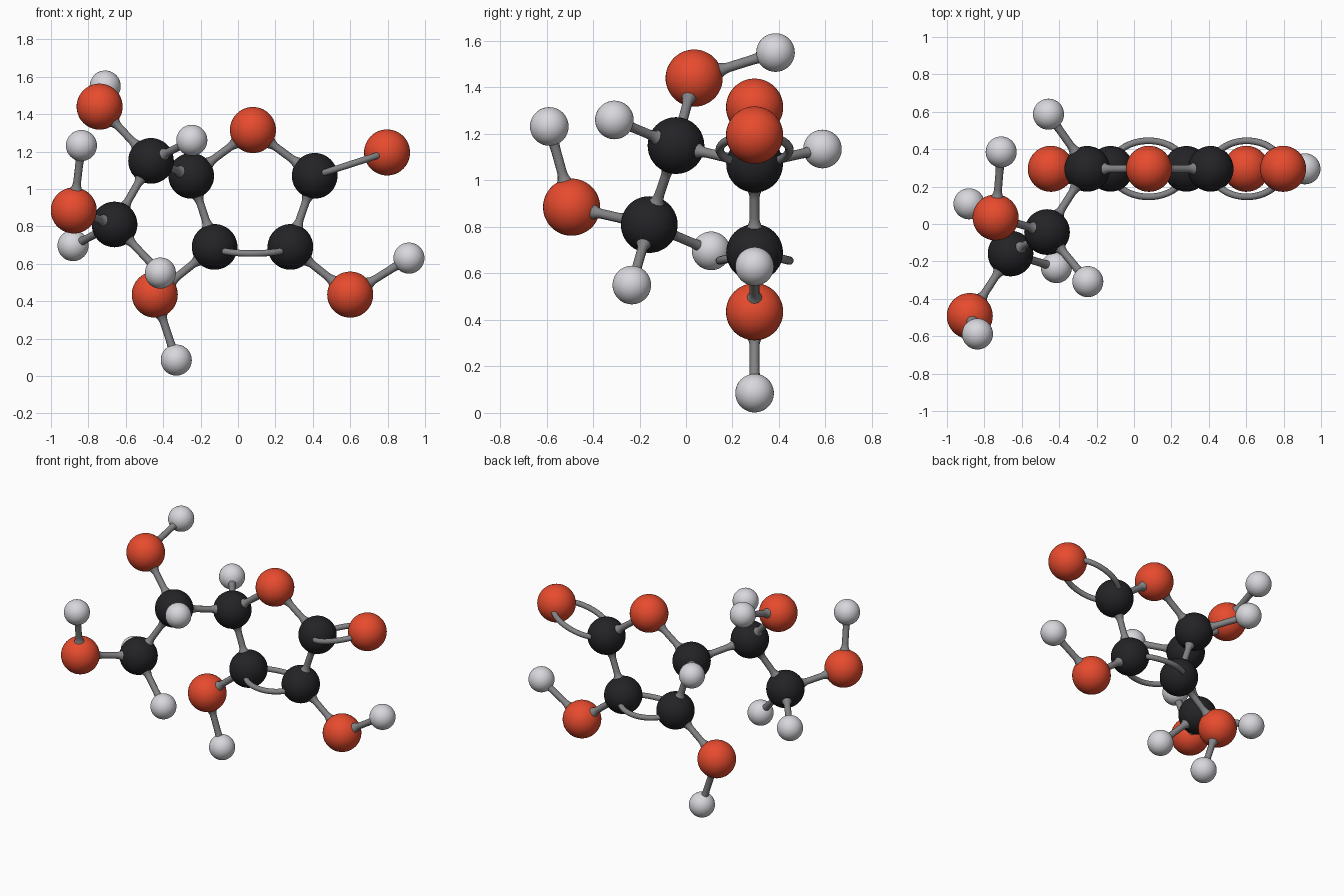
import bpy
import math
from mathutils import Vector

cube = bpy.data.objects.get("Cube")
if cube:
    bpy.data.objects.remove(cube, do_unlink=True)


def make_material(name, color, roughness=0.4):
    mat = bpy.data.materials.new(name)
    mat.use_nodes = True
    mat.diffuse_color = (*color, 1)
    bsdf = mat.node_tree.nodes["Principled BSDF"]
    bsdf.inputs["Base Color"].default_value = (*color, 1)
    bsdf.inputs["Roughness"].default_value = roughness
    return mat


# Element styles: sphere radius, bond flare at the sphere, material
STYLES = {
    "carbon": (0.122, 0.034, make_material("carbon_black", (0.017, 0.017, 0.02))),
    "oxygen": (0.123, 0.034, make_material("oxygen_red", (0.8, 0.07, 0.027))),
    "hydrogen": (0.083, 0.024, make_material("hydrogen_white", (0.68, 0.68, 0.72))),
}
BOND_GREY = make_material("bond_grey", (0.23, 0.23, 0.24))
BOND_RADIUS = 0.021
RING_Y = 0.295

# Atom positions, the element is the first word of each name
ATOMS = {
    # flat five-sided ring
    "oxygen_ring": (0.08, RING_Y, 1.315),
    "carbon_carbonyl": (0.41, RING_Y, 1.07),
    "carbon_ring_left": (0.28, RING_Y, 0.69),
    "carbon_ring_right": (-0.125, RING_Y, 0.69),
    "carbon_ring_tail": (-0.25, RING_Y, 1.07),
    # ring side groups
    "oxygen_carbonyl": (0.797, RING_Y, 1.195),
    "oxygen_left": (0.6, RING_Y, 0.435),
    "hydrogen_left": (0.914, RING_Y, 0.63),
    "oxygen_right": (-0.445, RING_Y, 0.435),
    "hydrogen_right": (-0.33, RING_Y, 0.085),
    "hydrogen_ring_tail": (-0.457, 0.587, 1.135),
    # side chain
    "carbon_chain_inner": (-0.465, -0.043, 1.15),
    "hydrogen_chain_inner": (-0.247, -0.308, 1.26),
    "oxygen_chain_upper": (-0.74, 0.035, 1.44),
    "hydrogen_chain_upper": (-0.71, 0.385, 1.55),
    "carbon_chain_outer": (-0.66, -0.158, 0.81),
    "oxygen_chain_outer": (-0.878, -0.492, 0.885),
    "hydrogen_chain_tip": (-0.837, -0.588, 1.232),
    "hydrogen_outer_front": (-0.415, -0.233, 0.55),
    "hydrogen_outer_back": (-0.882, 0.108, 0.697),
}

SINGLE_BONDS = [
    ("oxygen_ring", "carbon_carbonyl"),
    ("carbon_carbonyl", "carbon_ring_left"),
    ("carbon_ring_right", "carbon_ring_tail"),
    ("carbon_ring_tail", "oxygen_ring"),
    ("carbon_ring_left", "oxygen_left"),
    ("oxygen_left", "hydrogen_left"),
    ("carbon_ring_right", "oxygen_right"),
    ("oxygen_right", "hydrogen_right"),
    ("carbon_ring_tail", "hydrogen_ring_tail"),
    ("carbon_ring_tail", "carbon_chain_inner"),
    ("carbon_chain_inner", "hydrogen_chain_inner"),
    ("carbon_chain_inner", "oxygen_chain_upper"),
    ("oxygen_chain_upper", "hydrogen_chain_upper"),
    ("carbon_chain_inner", "carbon_chain_outer"),
    ("carbon_chain_outer", "oxygen_chain_outer"),
    ("oxygen_chain_outer", "hydrogen_chain_tip"),
    ("carbon_chain_outer", "hydrogen_outer_front"),
    ("carbon_chain_outer", "hydrogen_outer_back"),
]

# Double bonds with the sag of their arcs
DOUBLE_BONDS = [
    ("carbon_carbonyl", "oxygen_carbonyl", 0.0),
    ("carbon_ring_left", "carbon_ring_right", 0.035),
]


def style_of(atom):
    return STYLES[atom.split("_")[0]]


def add_atom(name, position):
    radius, _, mat = style_of(name)
    bpy.ops.mesh.primitive_uv_sphere_add(
        segments=40, ring_count=24, radius=radius, location=position)
    obj = bpy.context.object
    obj.name = name
    obj.data.materials.append(mat)
    bpy.ops.object.shade_smooth()


def add_tube(name, points, radii):
    """Round tube through the points, with its own radius at each."""
    curve = bpy.data.curves.new(name, "CURVE")
    curve.dimensions = "3D"
    curve.bevel_depth = 1.0
    curve.bevel_resolution = 4
    curve.use_fill_caps = True
    spline = curve.splines.new("POLY")
    spline.points.add(len(points) - 1)
    for point, co, radius in zip(spline.points, points, radii):
        point.co = (*co, 1)
        point.radius = radius
    spline.use_smooth = True
    obj = bpy.data.objects.new(name, curve)
    bpy.context.collection.objects.link(obj)
    curve.materials.append(BOND_GREY)
    bpy.ops.object.select_all(action="DESELECT")
    obj.select_set(True)
    bpy.context.view_layer.objects.active = obj
    bpy.ops.object.convert(target="MESH")
    bpy.ops.object.shade_smooth_by_angle(angle=math.radians(50))


def add_single_bond(first, second):
    """Straight rod that flares where it meets each atom."""
    a, b = Vector(ATOMS[first]), Vector(ATOMS[second])
    axis = (b - a).normalized()
    ends = []
    for atom, origin, way in ((first, a, axis), (second, b, -axis)):
        radius, flare, _ = style_of(atom)
        ends.append([
            (origin + way * (radius + 0.045 * t - 0.008),
             BOND_RADIUS + (flare - BOND_RADIUS) * (1 - t) ** 2)
            for t in (-0.3, 0, 0.25, 0.5, 0.75, 1)])
    profile = ends[0] + ends[1][::-1]
    add_tube(f"bond_{first}_to_{second}",
             [p for p, _ in profile], [r for _, r in profile])


def add_double_bond(first, second, sag):
    """Pair of bowed rods, one on each side of the ring plane."""
    a, b = Vector(ATOMS[first]), Vector(ATOMS[second])
    middle, half = (a + b) / 2, (b - a) / 2
    steps = 24
    for side, label in ((-1, "front"), (1, "back")):
        bow = Vector((0, side * 0.15, -sag))
        angles = [math.pi * i / steps for i in range(steps + 1)]
        points = [middle - half * math.cos(t) + bow * math.sin(t) for t in angles]
        add_tube(f"double_bond_{label}_{first}", points, [0.018] * len(points))


for atom_name, atom_position in ATOMS.items():
    add_atom(atom_name, atom_position)
for bond in SINGLE_BONDS:
    add_single_bond(*bond)
for bond in DOUBLE_BONDS:
    add_double_bond(*bond)
